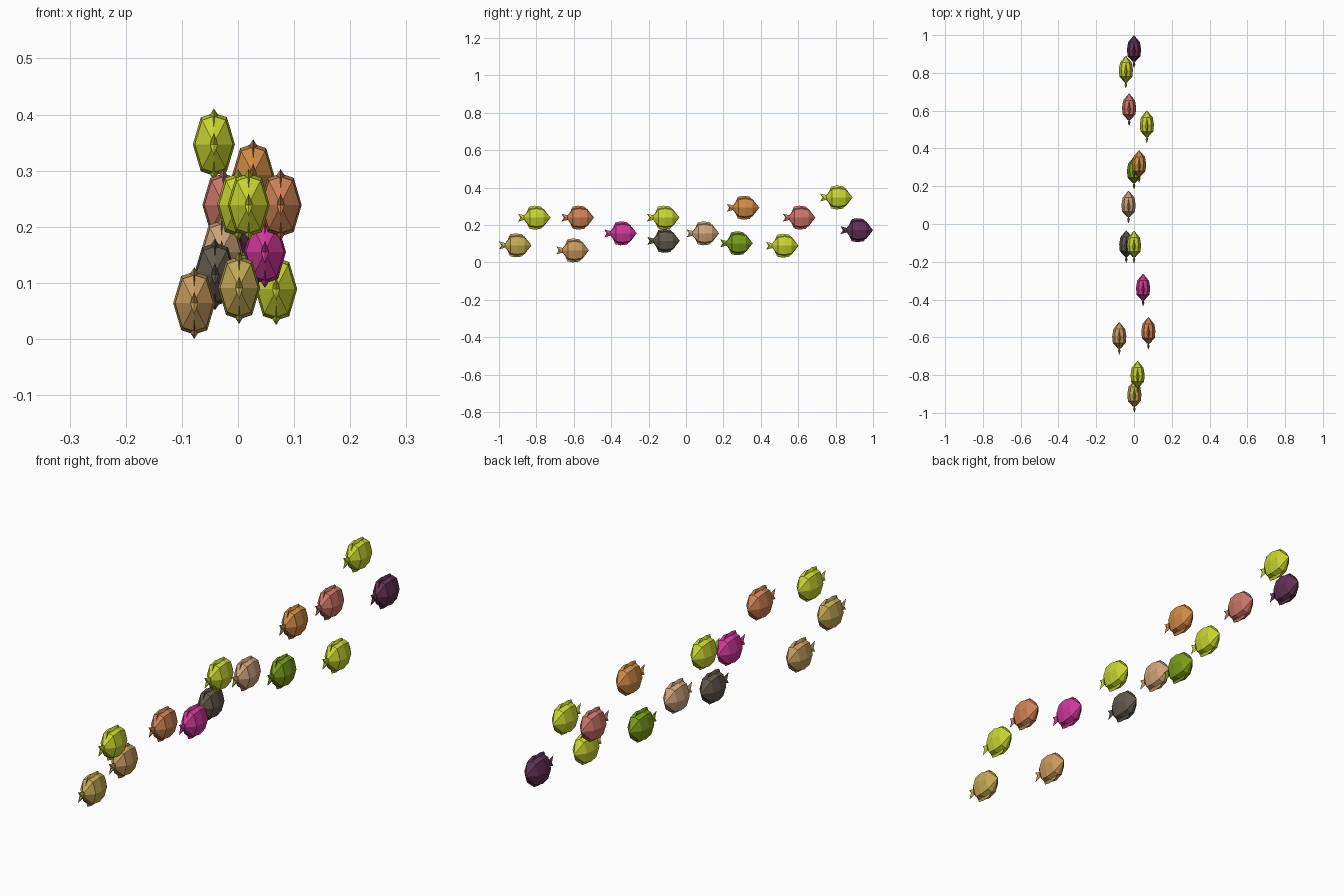
import bpy, bmesh

if "Cube" in bpy.data.objects:
    bpy.data.objects.remove(bpy.data.objects["Cube"])

# x, y, z of the body middle, and colour of each fish
LIME = (0.58, 0.66, 0.03)
SCHOOL = [
    (0.002, -0.913, 0.091, (0.55, 0.40, 0.09)),
    (0.019, -0.811, 0.239, LIME),
    (0.076, -0.579, 0.239, (0.62, 0.22, 0.09)),
    (-0.078, -0.606, 0.064, (0.58, 0.33, 0.11)),
    (0.048, -0.350, 0.155, (0.62, 0.04, 0.32)),
    (0.000, -0.122, 0.239, LIME),
    (-0.041, -0.120, 0.115, (0.12, 0.10, 0.07)),
    (-0.029, 0.090, 0.155, (0.62, 0.37, 0.20)),
    (0.000, 0.270, 0.102, (0.19, 0.33, 0.01)),
    (0.027, 0.305, 0.292, (0.63, 0.26, 0.06)),
    (0.068, 0.515, 0.089, LIME),
    (-0.026, 0.605, 0.239, (0.60, 0.18, 0.14)),
    (-0.043, 0.804, 0.347, LIME),
    (0.000, 0.913, 0.172, (0.12, 0.03, 0.09)),
]


def ring(bm, y, w, h):
    """Eight-sided section with a ridge above, below and at each side."""
    pts = [(0, h), (0.62 * w, 0.86 * h), (w, 0), (0.62 * w, -0.86 * h),
           (0, -h), (-0.62 * w, -0.86 * h), (-w, 0), (-0.62 * w, 0.86 * h)]
    return [bm.verts.new((x, y, z)) for x, z in pts]


def blade(bm, outline, t):
    """Fin: flat rim outline (y, z) thickened to a ridge at its middle."""
    rim = [bm.verts.new((0, y, z)) for y, z in outline]
    cy = sum(p[0] for p in outline) / len(outline)
    cz = sum(p[1] for p in outline) / len(outline)
    for s in (-t, t):
        c = bm.verts.new((s, cy, cz))
        for i, v in enumerate(rim):
            bm.faces.new((v, rim[(i + 1) % len(rim)], c))


def fish_mesh():
    bm = bmesh.new()
    # body from the tail root to the head
    rings = [ring(bm, *s) for s in ((-0.054, 0.007, 0.012), (-0.024, 0.034, 0.050),
                                    (0.012, 0.0375, 0.056), (0.050, 0.031, 0.047))]
    for a, b in zip(rings, rings[1:]):
        for i in range(8):
            j = (i + 1) % 8
            bm.faces.new((a[i], a[j], b[j], b[i]))
    bm.faces.new(rings[0])
    nose = bm.verts.new((0, 0.087, 0))
    for i in range(8):
        bm.faces.new((rings[-1][i], rings[-1][(i + 1) % 8], nose))
    # back and belly fins
    for s in (1, -1):
        blade(bm, [(-0.040, 0.030 * s), (-0.028, 0.058 * s), (0.0, 0.064 * s),
                   (0.035, 0.060 * s), (0.048, 0.045 * s)], 0.008)
    # forked tail
    blade(bm, [(-0.045, 0.010), (-0.087, 0.021), (-0.074, 0.0),
               (-0.087, -0.021), (-0.045, -0.010)], 0.007)
    bmesh.ops.recalc_face_normals(bm, faces=bm.faces)
    me = bpy.data.meshes.new("fish")
    bm.to_mesh(me)
    bm.free()
    return me


base = fish_mesh()
for n, (x, y, z, col) in enumerate(SCHOOL, 1):
    me = base.copy()
    mat = bpy.data.materials.new(f"fish_colour_{n}")
    mat.diffuse_color = (*col, 1)
    mat.use_nodes = True
    mat.node_tree.nodes["Principled BSDF"].inputs["Base Color"].default_value = mat.diffuse_color
    me.materials.append(mat)
    ob = bpy.data.objects.new(f"fish_{n}", me)
    ob.location = (x, y, z)
    bpy.context.collection.objects.link(ob)
bpy.data.meshes.remove(base)
